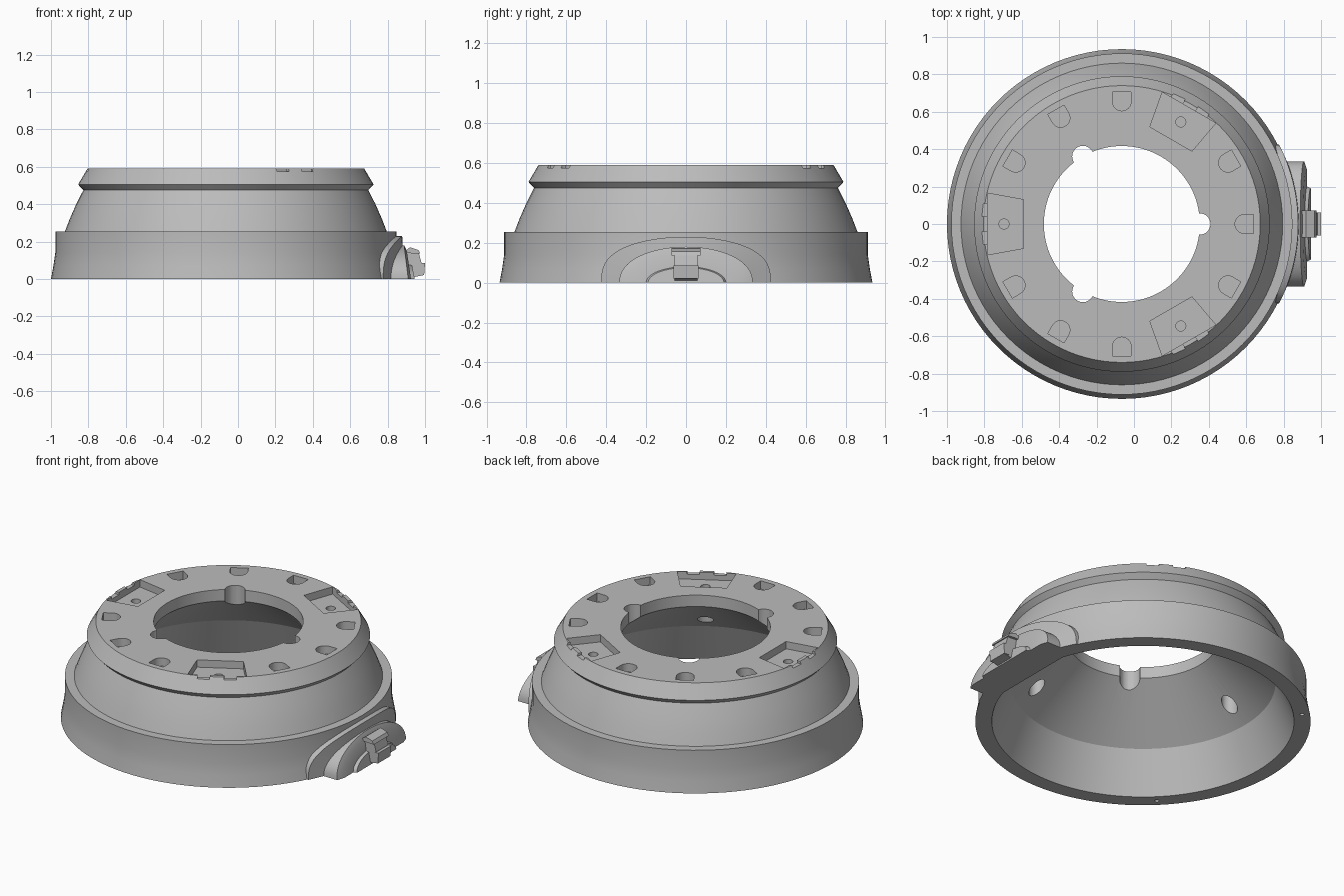
import bpy, bmesh
from math import sin, cos, pi, radians, sqrt
from mathutils import Matrix, Vector

cube = bpy.data.objects.get("Cube")
if cube:
    bpy.data.objects.remove(cube, do_unlink=True)

CX = -0.065          # axis of the round housing
TOP = 0.59
AXIS = Matrix.Translation((CX, 0, 0))

grey = bpy.data.materials.new("cast metal grey")
grey.use_nodes = True
grey.diffuse_color = (0.5, 0.5, 0.5, 1)
grey.node_tree.nodes["Principled BSDF"].inputs["Base Color"].default_value = grey.diffuse_color


def finish(name, bm):
    bmesh.ops.recalc_face_normals(bm, faces=bm.faces)
    mesh = bpy.data.meshes.new(name)
    bm.to_mesh(mesh)
    bm.free()
    mesh.materials.append(grey)
    ob = bpy.data.objects.new(name, mesh)
    bpy.context.collection.objects.link(ob)
    return ob


def smooth(ob, angle=25):
    bpy.ops.object.select_all(action='DESELECT')
    ob.select_set(True)
    bpy.context.view_layer.objects.active = ob
    bpy.ops.object.shade_smooth_by_angle(angle=radians(angle))


def bridge(bm, rings, closed):
    for a, b in zip(rings, rings[1:]):
        n = len(a)
        for i in range(n if closed else n - 1):
            j = (i + 1) % n
            bm.faces.new((a[i], a[j], b[j], b[i]))


def prism(bm, points, low, high, matrix):
    """Extrude a 2D outline from low to high along local z."""
    rings = [[bm.verts.new(matrix @ Vector((x, y, z))) for x, y in points] for z in (low, high)]
    bridge(bm, rings, True)
    bm.faces.new(rings[0][::-1])
    bm.faces.new(rings[1])


def arc(cx, radius, start, end, n):
    return [(cx + radius * cos(radians(start + (end - start) * i / n)),
             radius * sin(radians(start + (end - start) * i / n))) for i in range(n + 1)]


def spun(angle):
    return AXIS @ Matrix.Rotation(radians(angle), 4, 'Z')


def cut(ob, bm):
    cutter = finish("cutter", bm)
    cutter.hide_render = True
    mod = ob.modifiers.new("cut", 'BOOLEAN')
    mod.operation, mod.solver, mod.object = 'DIFFERENCE', 'EXACT', cutter
    bpy.context.view_layer.objects.active = ob
    bpy.ops.object.modifier_apply(modifier=mod.name)
    bpy.data.objects.remove(cutter, do_unlink=True)


# Housing: one closed profile turned around the axis
profile = [(0.935, 0), (0.922, 0.07), (0.912, 0.14), (0.912, 0.255), (0.86, 0.255),
           (0.835, 0.32), (0.80, 0.40), (0.762, 0.475), (0.79, 0.505), (0.74, TOP),
           (0.417, TOP), (0.417, 0.52), (0.74, 0.25), (0.843, 0)]
SEGMENTS = 96
bm = bmesh.new()
rings = [[bm.verts.new((CX + r * cos(2 * pi * i / SEGMENTS), r * sin(2 * pi * i / SEGMENTS), z))
          for i in range(SEGMENTS)] for r, z in profile]
bridge(bm, rings + rings[:1], True)
housing = finish("housing", bm)

# Pockets, bore notches and blind holes
bm = bmesh.new()
pocket = [(0.525, -0.13), (0.718, -0.165), (0.718, 0.165), (0.525, 0.13)]
d_shape = [(0.705, -0.05), (0.705, 0.05)] + arc(0.655, 0.05, 90, 270, 12)
for k in range(12):
    if k % 4 == 2:
        prism(bm, pocket, 0.545, 0.7, spun(30 * k))
        prism(bm, arc(0.63, 0.045, 0, 345, 23), 0.1, 0.47, spun(30 * k))
    else:
        prism(bm, d_shape, 0.54, 0.7, spun(30 * k))
for k in range(3):
    prism(bm, arc(0.417, 0.057, 0, 345, 23), 0.3, 0.7, spun(120 * k))
for angle in (0, 135, 225):
    prism(bm, arc(0.89, 0.012, 0, 330, 11), -0.1, 0.05, spun(angle))
cut(housing, bm)

# Lip slots and screw holes in the three large pockets
bm = bmesh.new()
for angle in (60, 180, 300):
    for y in (-0.075, 0.075):
        slot = [(0.70, y - 0.035), (0.80, y - 0.035), (0.80, y + 0.035), (0.70, y + 0.035)]
        prism(bm, slot, 0.575, 0.7, spun(angle))
    prism(bm, arc(0.63, 0.027, 0, 345, 23), 0.5, 0.6, spun(angle))
cut(housing, bm)
smooth(housing)


# Side cover: arched rings lofted outward from the housing wall
def hull(y, offset):
    return CX + sqrt(0.935 ** 2 - y * y) + offset


def arch(bm, half, height, depth, power=1.0, n=32):
    ring = []
    for i in range(n + 1):
        t = pi * i / n
        y, z = half * cos(t), height * sin(t) ** power
        ring.append(bm.verts.new((depth(y, z), y, z)))
    return ring


bm = bmesh.new()
rings = [arch(bm, 0.425, 0.23, lambda y, z: hull(y, -0.03), 0.7),
         arch(bm, 0.425, 0.23, lambda y, z: hull(y, 0.008), 0.7),
         arch(bm, 0.335, 0.18, lambda y, z: hull(y, 0.01), 0.9),
         arch(bm, 0.335, 0.18, lambda y, z: 0.91 - 0.12 * z, 0.9),
         arch(bm, 0.29, 0.15, lambda y, z: 0.925 - 0.15 * z, 0.9),
         arch(bm, 0.2, 0.08, lambda y, z: 0.925 - 0.15 * z),
         arch(bm, 0.19, 0.075, lambda y, z: 0.945 - 0.2 * z)]
bridge(bm, rings, False)
bm.faces.new(rings[-1])
bm.faces.new(rings[0][::-1])
bm.faces.new([r[0] for r in rings] + [r[-1] for r in reversed(rings)])
smooth(finish("side_cover", bm))

# Latch on the side cover: profiles in x-z, extruded along y
SIDE = Matrix.Rotation(pi / 2, 4, 'X')
bm = bmesh.new()
prism(bm, [(0.86, 0.02), (0.88, 0.15), (0.965, 0.145), (0.98, 0.09), (0.99, 0.02), (0.94, 0.01)],
      -0.058, 0.058, SIDE)
finish("latch_body", bm)
bm = bmesh.new()
prism(bm, [(0.88, 0.14), (0.92, 0.17), (0.965, 0.155), (0.975, 0.135)], -0.073, 0.073, SIDE)
finish("latch_bar", bm)
bm = bmesh.new()
prism(bm, [(0.96, 0.02), (0.97, 0.085), (1.0, 0.085), (0.995, 0.02)], -0.062, 0.062, SIDE)
finish("latch_grip", bm)
